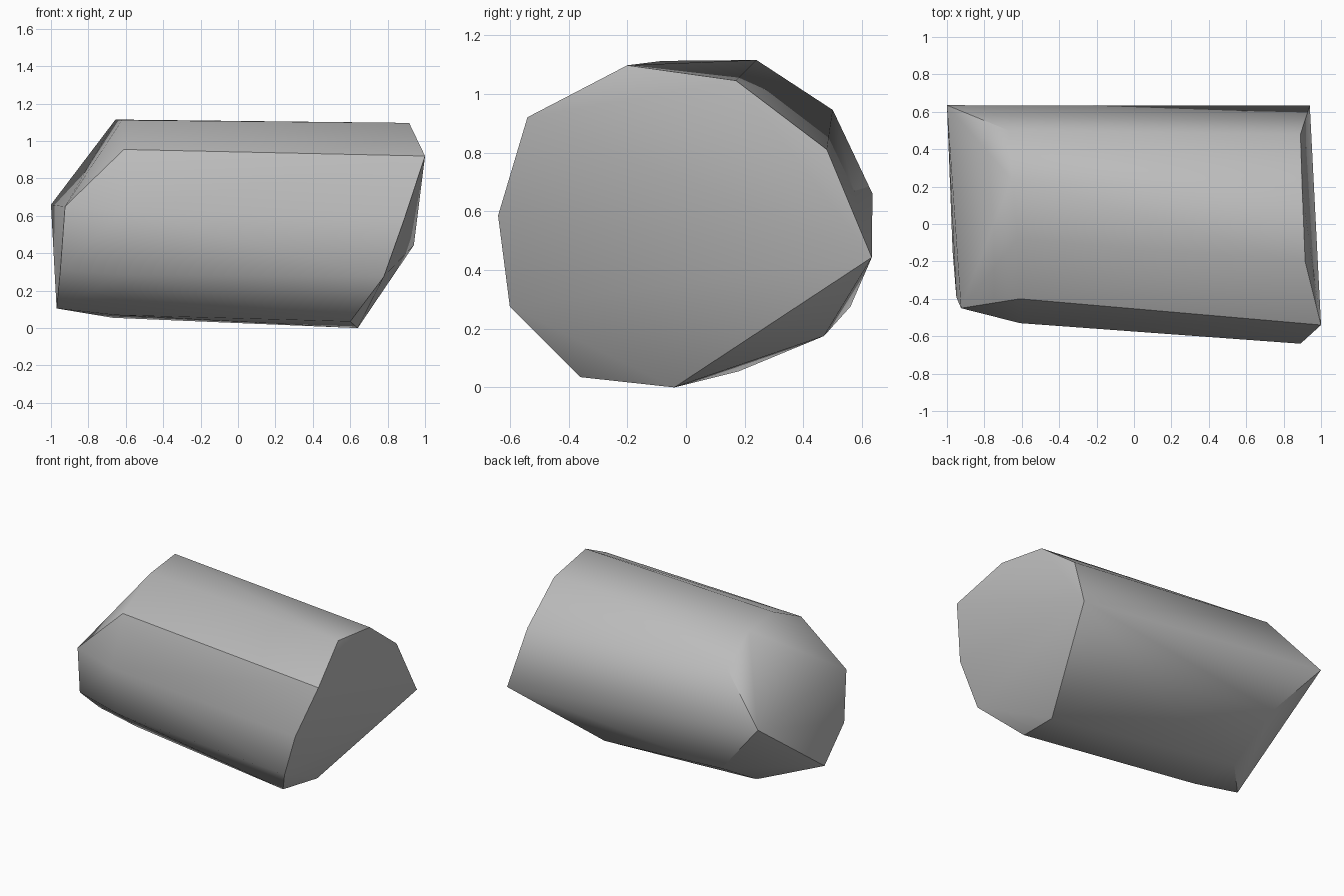
import bpy
import bmesh
import math
from mathutils import Vector

# Remove the default cube
default_cube = bpy.data.objects.get("Cube")
if default_cube:
    bpy.data.objects.remove(default_cube, do_unlink=True)


def make_material(name, value):
    """Plain grey material, same colour in viewport and render."""
    material = bpy.data.materials.new(name)
    material.use_nodes = True
    colour = (value, value, value, 1)
    material.diffuse_color = colour
    shader = next(n for n in material.node_tree.nodes if n.type == "BSDF_PRINCIPLED")
    shader.inputs["Base Color"].default_value = colour
    return material


def make_hull(name, rings, material, sharp_angle):
    """Wrap a faceted stone skin around rings of corner points."""
    bm = bmesh.new()
    for ring in rings:
        for point in ring:
            bm.verts.new(Vector(point))
    result = bmesh.ops.convex_hull(bm, input=list(bm.verts))
    unused = [g for g in result["geom_interior"] + result["geom_unused"]
              if isinstance(g, bmesh.types.BMVert)]
    bmesh.ops.delete(bm, geom=list(set(unused)), context="VERTS")
    bmesh.ops.recalc_face_normals(bm, faces=list(bm.faces))

    mesh = bpy.data.meshes.new(name)
    bm.to_mesh(mesh)
    bm.free()
    mesh.materials.append(material)
    stone = bpy.data.objects.new(name, mesh)
    bpy.context.collection.objects.link(stone)

    # Soft shading with crisp main ridges
    bpy.ops.object.select_all(action="DESELECT")
    stone.select_set(True)
    bpy.context.view_layer.objects.active = stone
    bpy.ops.object.shade_smooth_by_angle(angle=sharp_angle)
    return stone


# Broad slanted end
broad_end = [
    (.89, -.64, .585), (1, -.54, .92), (.915, -.2, 1.097),
    (.9, .17, 1.045), (.89, .48, .81), (.94, .633, .443),
    (.64, -.04, 0), (.6, -.36, .035), (.78, -.6, .275),
]

# Shoulder where the body starts to taper
shoulder = [
    (-.61, -.53, .625), (-.61, -.4, .955), (-.62, -.08, 1.112),
    (-.655, .24, 1.115), (-.67, .5, .945), (-.667, .56, .275),
    (-.67, .18, .055), (-.655, -.184, .07), (-.61, -.47, .285),
]

# Narrow tapered end
narrow_end = [
    (-1, .635, .66), (-.925, -.45, .65),
    (-.95, -.39, .31), (-.97, -.144, .105),
]

# Chipped corner under the back
under_chip = [(.3, .47, .175)]

grey_stone = make_material("grey stone", .5)
make_hull("rock", [broad_end, shoulder, narrow_end, under_chip],
          grey_stone, math.radians(40))
